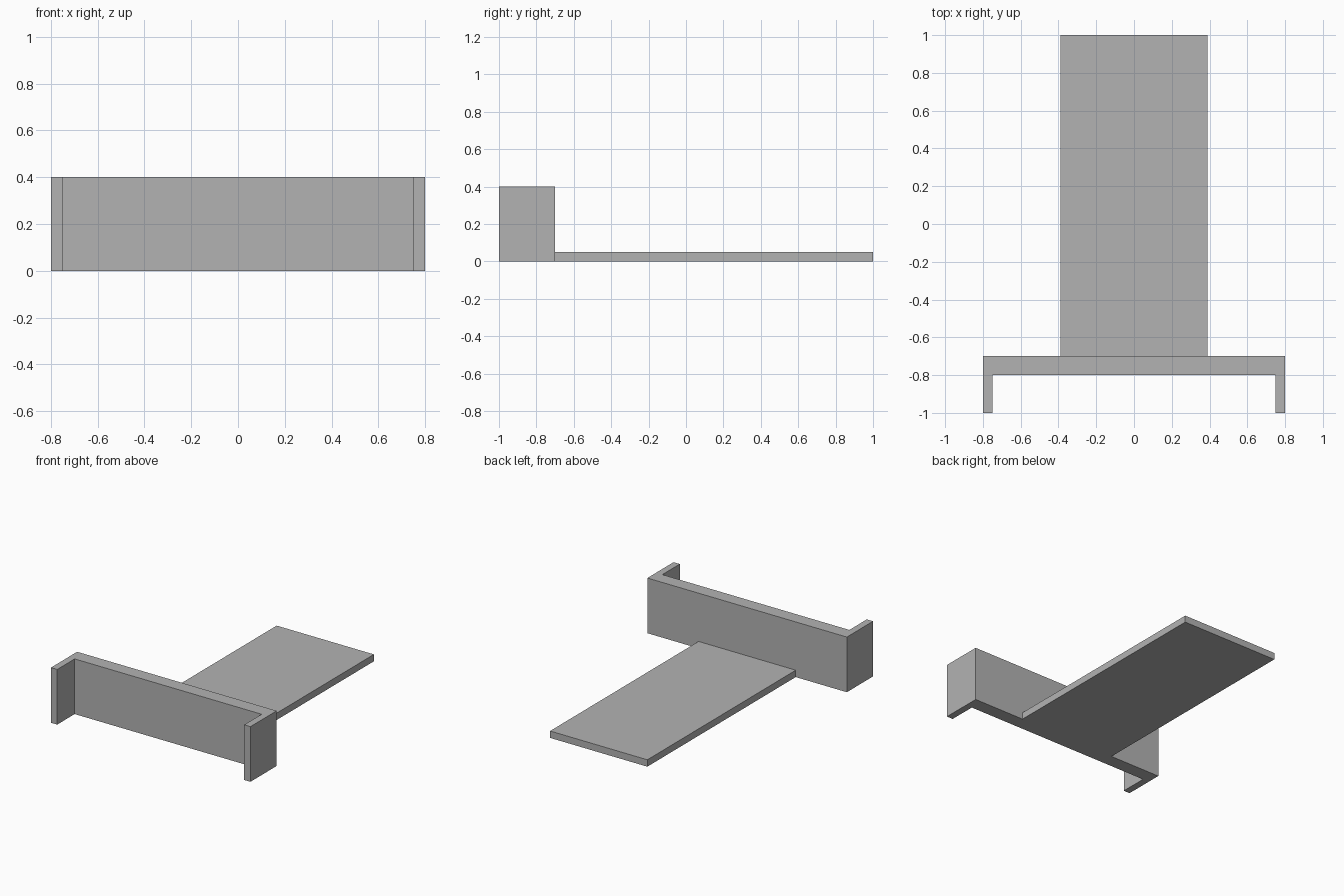
import bpy
import bmesh

cube = bpy.data.objects.get("Cube")
if cube:
    bpy.data.objects.remove(cube, do_unlink=True)

# Single grey finish
grey = bpy.data.materials.new("plain_grey")
grey.use_nodes = True
colour = (0.45, 0.45, 0.45, 1)
grey.diffuse_color = colour
grey.node_tree.nodes["Principled BSDF"].inputs["Base Color"].default_value = colour


def extrude_outline(name, half, height):
    """Mirror a half outline across x = 0 and extrude it up from the ground."""
    outline = half + [(-x, y) for x, y in reversed(half)]
    bm = bmesh.new()
    base = bm.faces.new([bm.verts.new((x, y, 0)) for x, y in outline])
    top = bmesh.ops.extrude_face_region(bm, geom=[base], use_keep_orig=True)["geom"]
    verts = [v for v in top if isinstance(v, bmesh.types.BMVert)]
    bmesh.ops.translate(bm, verts=verts, vec=(0, 0, height))
    bmesh.ops.recalc_face_normals(bm, faces=bm.faces)
    mesh = bpy.data.meshes.new(name)
    bm.to_mesh(mesh)
    bm.free()
    mesh.materials.append(grey)
    obj = bpy.data.objects.new(name, mesh)
    bpy.context.collection.objects.link(obj)
    return obj


# Upright wall with two short end returns facing forward
extrude_outline("upright_bracket",
                [(0.75, -0.8), (0.75, -1), (0.8, -1), (0.8, -0.7)], 0.4)

# Long flat plate running back from the wall
extrude_outline("flat_plate", [(0.39, -0.7), (0.39, 1)], 0.05)
